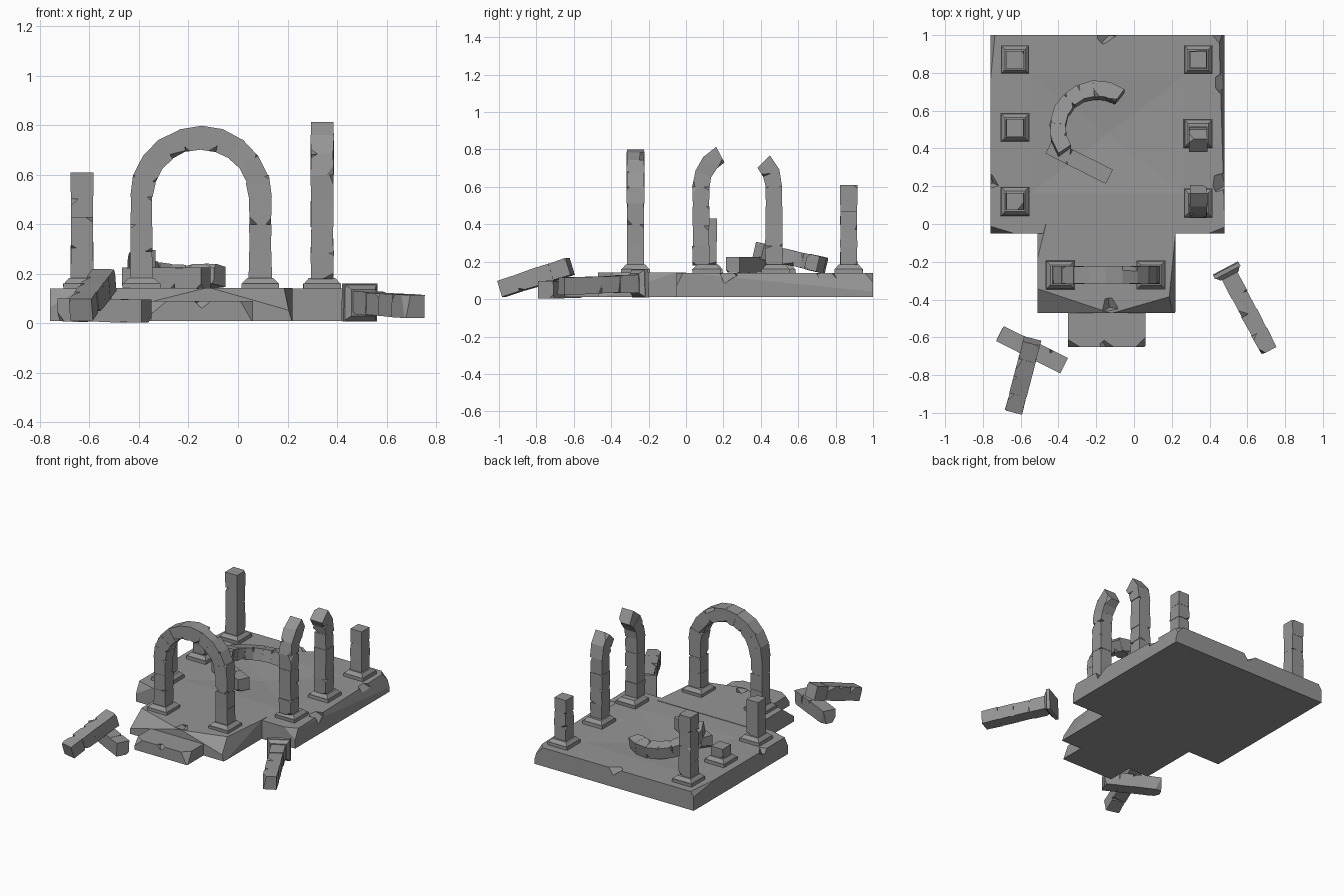
import bpy, bmesh, math, random
from mathutils import Vector, Euler

random.seed(7)
if "Cube" in bpy.data.objects:
    bpy.data.objects.remove(bpy.data.objects["Cube"])

stone = bpy.data.materials.new("grey_stone")
stone.use_nodes = True
GREY = (0.3, 0.3, 0.3, 1)
stone.diffuse_color = GREY
stone.node_tree.nodes["Principled BSDF"].inputs["Base Color"].default_value = GREY

X, Y, Z = Vector((1, 0, 0)), Vector((0, 1, 0)), Vector((0, 0, 1))
FLOOR = 0.14


def finish(bm, name):
    for v in bm.verts:
        v.co.z = max(v.co.z, 0)
    bmesh.ops.recalc_face_normals(bm, faces=bm.faces)
    mesh = bpy.data.meshes.new(name)
    bm.to_mesh(mesh)
    bm.free()
    mesh.materials.append(stone)
    obj = bpy.data.objects.new(name, mesh)
    bpy.context.collection.objects.link(obj)
    return obj


def chip(bm, point, normal):
    """Slice off everything beyond a plane and close the cut."""
    geom = bm.verts[:] + bm.edges[:] + bm.faces[:]
    bmesh.ops.bisect_plane(bm, geom=geom, plane_co=point, plane_no=normal, clear_outer=True)
    bmesh.ops.holes_fill(bm, edges=[e for e in bm.edges if e.is_boundary])


def block(bm, start, end, chips=0, jitter=0.0):
    """One stone between two square cross-sections (centre, half axis, half axis)."""
    part = bmesh.new()
    rings = []
    for c, a, b in (start, end):
        s, t = (1 + random.uniform(-jitter, jitter) for _ in range(2))
        rings.append([part.verts.new(c + a * i * s + b * j * t)
                      for i, j in ((-1, -1), (1, -1), (1, 1), (-1, 1))])
    low, high = rings
    part.faces.new(low[::-1])
    part.faces.new(high)
    for i in range(4):
        k = (i + 1) % 4
        part.faces.new((low[i], low[k], high[k], high[i]))
    bmesh.ops.recalc_face_normals(part, faces=part.faces)
    mid = (start[0] + end[0]) / 2
    for corner in random.sample([v.co.copy() for v in part.verts], chips):
        n = (corner - mid).normalized()
        n = (n + Vector([random.uniform(-0.4, 0.4) for _ in range(3)])).normalized()
        chip(part, corner - n * random.uniform(0.006, 0.018), n)
    temp = bpy.data.meshes.new("temp")
    part.to_mesh(temp)
    part.free()
    bm.from_mesh(temp)
    bpy.data.meshes.remove(temp)


def stack(bm, sections):
    for s, e in zip(sections, sections[1:]):
        block(bm, s, e, chips=random.choice((1, 2, 2)), jitter=0.05)


def straight(p, q, n, half=0.045):
    p, q = Vector(p), Vector(q)
    d = (q - p).normalized()
    a = X if abs(d.z) > 0.9 else d.cross(Z).normalized()
    b = d.cross(a).normalized()
    return [(p.lerp(q, i / n), a * half, b * half) for i in range(n + 1)]


def arc(centre, e1, e2, radius, first, last, n, half=0.046):
    side = e1.cross(e2).normalized()
    out = []
    for i in range(n + 1):
        t = math.radians(first + (last - first) * i / n)
        r = e1 * math.cos(t) + e2 * math.sin(t)
        out.append((Vector(centre) + r * radius, r * half, side * half))
    return out


def plinth(bm, base, d):
    """Square slab with a sloped upper tier, growing along d."""
    base = Vector(base)
    a = X if abs(d.z) > 0.9 else d.cross(Z).normalized()
    b = d.cross(a)
    for h0, w0, h1, w1 in ((0, 0.076, 0.022, 0.076), (0.022, 0.072, 0.044, 0.053)):
        block(bm, (base + d * h0, a * w0, b * w0), (base + d * h1, a * w1, b * w1), jitter=0.02)


def column(bm, x, y, top, shift=0.0):
    plinth(bm, (x, y, FLOOR), Z)
    count = max(1, round((top - 0.18) / 0.11))
    stack(bm, straight((x, y + shift, 0.18), (x, y + shift, top), count))


def slab(name, lo, hi, chips=(), notches=(), dip=0.0):
    """Broken floor slab: box with sliced edges and wedge notches."""
    bm = bmesh.new()
    bmesh.ops.create_cube(bm, size=1)
    lo, hi = Vector(lo), Vector(hi)
    for v in bm.verts:
        v.co = Vector([lo[i] + (v.co[i] + 0.5) * (hi[i] - lo[i]) for i in range(3)])
    if dip:
        top = [f for f in bm.faces if f.normal.z > 0.9]
        bmesh.ops.inset_region(bm, faces=top, thickness=0.3)
        bmesh.ops.poke(bm, faces=top, offset=-dip)
    for point, normal in chips:
        chip(bm, Vector(point), Vector(normal).normalized())
    obj = finish(bm, name)
    for x, y, size in notches:
        cut = bmesh.new()
        bmesh.ops.create_cube(cut, size=size)
        turn = Euler((random.uniform(0.4, 0.8), random.uniform(0.4, 0.8), random.uniform(0.5, 1)))
        for v in cut.verts:
            v.co = turn.to_matrix() @ v.co + Vector((x, y, hi.z + 0.01))
        cutter = finish(cut, "notch_cutter")
        cutter.hide_render = True
        mod = obj.modifiers.new("notch", 'BOOLEAN')
        mod.operation, mod.solver, mod.object = 'DIFFERENCE', 'EXACT', cutter
        bpy.context.view_layer.objects.active = obj
        bpy.ops.object.modifier_apply(modifier=mod.name)
        bpy.data.objects.remove(cutter)
    return obj


# Floor, porch and entrance step
slab("main_floor", (-0.76, -0.05, 0.01), (0.48, 1, FLOOR),
     chips=[((0.465, 0.5, FLOOR), (1, 0.03, 0.3)), ((-0.7, -0.03, FLOOR), (-0.3, -1, 0.5)),
            ((0.42, -0.04, FLOOR), (0.4, -1, 0.5)), ((-0.76, 0.9, 0.12), (-1, 0.1, 0.7)),
            ((0.44, 0.97, FLOOR), (0.6, 0.5, 0.6))],
     notches=[(-0.15, 1.0, 0.07), (0.48, 0.75, 0.08), (0.47, 0.22, 0.08), (-0.76, 0.22, 0.06)],
     dip=0.02)
slab("porch_floor", (-0.51, -0.47, 0.01), (0.22, 0, 0.143),
     chips=[((-0.4, -0.38, 0.143), (-0.2, -0.6, 0.8)), ((0.1, -0.41, 0.143), (0.2, -0.7, 0.7)),
            ((0.205, -0.2, 0.143), (1, -0.1, 0.3)), ((-0.49, -0.1, 0.143), (-0.8, 0.2, 0.6))],
     notches=[(-0.13, -0.43, 0.06)])
slab("entrance_step", (-0.35, -0.65, 0.01), (0.06, -0.46, 0.09),
     chips=[((0.04, -0.62, 0.09), (0.7, -0.7, 0.4)), ((-0.32, -0.63, 0.09), (-0.5, -0.8, 0.6))],
     notches=[(-0.15, -0.65, 0.05)])

# Standing entrance arch
bm = bmesh.new()
for x in (-0.39, 0.09):
    column(bm, x, -0.27, 0.51)
stack(bm, arc((-0.15, -0.27, 0.51), X, Z, 0.24, 0, 180, 10, 0.047))
finish(bm, "entrance_arch")

# Broken columns along both sides
for name, x, y, top in (("back_right_column", -0.63, 0.87, 0.61),
                        ("middle_right_column", -0.63, 0.51, 0.25),
                        ("front_right_column", -0.63, 0.12, 0.43),
                        ("back_left_column", 0.34, 0.87, 0.47)):
    bm = bmesh.new()
    column(bm, x, y, top)
    finish(bm, name)

# Left columns still carrying the springing of a lost arch
for name, y, shift, first, last, n in (("front_left_column", 0.11, -0.03, 180, 118, 3),
                                       ("middle_left_column", 0.48, -0.01, 0, 44, 2)):
    bm = bmesh.new()
    column(bm, 0.34, y, 0.6, shift)
    stack(bm, arc((0.34, 0.275, 0.6), Y, Z, 0.195, first, last, n))
    finish(bm, name)

# Collapsed arch leaning on a fallen shaft
bm = bmesh.new()
stack(bm, straight((-0.45, 0.41, 0.183), (-0.13, 0.25, 0.183), 3, 0.042))
finish(bm, "fallen_shaft")
bm = bmesh.new()
stack(bm, arc((-0.195, 0.505, 0.233), X, Vector((0, 0.975, -0.22)), 0.21, 55, 215, 8, 0.042))
finish(bm, "fallen_arch")

# Rubble shafts beside the front steps
bm = bmesh.new()
stack(bm, straight((-0.71, -0.58, 0.055), (-0.37, -0.75, 0.05), 4, 0.046))
finish(bm, "ground_shaft")
bm = bmesh.new()
stack(bm, straight((-0.54, -0.62, 0.175), (-0.635, -0.985, 0.055), 4, 0.046))
finish(bm, "leaning_shaft")

# Toppled column with its plinth
bm = bmesh.new()
base, tip = Vector((0.485, -0.235, 0.085)), Vector((0.715, -0.67, 0.068))
d = (tip - base).normalized()
plinth(bm, base, d)
stack(bm, straight(base + d * 0.044, tip, 4, 0.046))
finish(bm, "toppled_column")
